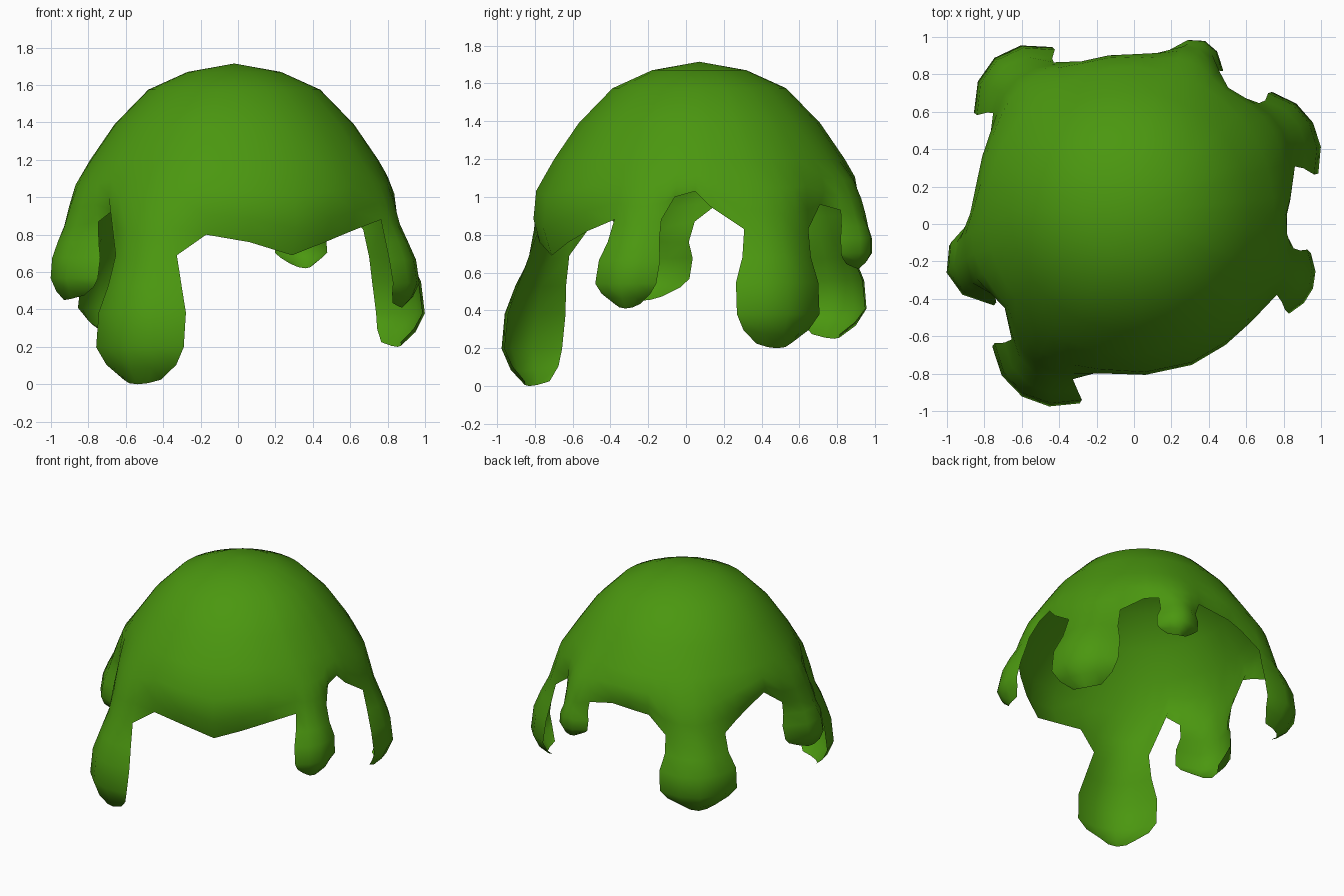
import bpy, bmesh
from math import radians, cos, sin
from mathutils import Vector

if "Cube" in bpy.data.objects:
    bpy.data.objects.remove(bpy.data.objects["Cube"])

# One flat colour
slime = bpy.data.materials.new("slime_green")
slime.use_nodes = True
slime.diffuse_color = (0.07, 0.31, 0.005, 1)
slime.node_tree.nodes["Principled BSDF"].inputs["Base Color"].default_value = slime.diffuse_color

# Dome profile as (height, radius)
PROFILE = [(1.715, 0), (1.67, .25), (1.575, .46), (1.39, .64), (1.2, .77),
           (1.05, .86), (.88, .90), (.7, .94)]
RINGS = [z for z, r in PROFILE[1:5]]

# Drips: centre angle, half width angle, neck width factor, neck height,
# neck radius, tip height, bulb radius, inward curl of the edges
DRIPS = [(29.5, 14.5, .85, .80, .96, .20, 1.10, .08),
         (68, 9.5, 1.0, .90, .96, .62, 1.03, .10),
         (130, 15.5, .85, .78, 1.0, .25, 1.16, .12),
         (195, 16, .95, .84, .95, .45, 1.035, .17),
         (237, 16.5, .75, .66, .97, 0, 1.10, .10),
         (340, 10.5, .82, .85, .92, .41, 1.02, .06)]
# Drip outline as (length fraction, width factor, bulge toward the bulb radius)
SHAPE = [(.2, .87, .45), (.42, 1, .85), (.7, .98, 1), (.88, .8, .65), (1, .44, .15)]
ACROSS = (-1, -.5, 0, .5, 1)

# Free rim between the drips: angle, height, inward tuck
RIM = [(5, .95, .03), (52, .96, .05), (88, .95, .05), (98, .94, .05),
       (108, .92, .05), (150, .87, .03), (159, .94, .05), (169, 1.0, .05), (217, .93, .07),
       (259, .80, .08), (275, .76, .12), (292, .69, .15), (306, .76, .12), (318, .82, .08),
       (352, 1.0, .03), (359, 1.03, .03)]


def dome_radius(z):
    for (z1, r1), (z2, r2) in zip(PROFILE, PROFILE[1:]):
        if z >= z2:
            return r1 + (r2 - r1) * (z1 - z) / (z1 - z2)
    return PROFILE[-1][1]


def place(angle, radius, z):
    # The dome leans slightly backward toward its crown
    lean = min(1, max(0, (z - .5) / .6))
    a = radians(angle)
    return Vector((-.02 * lean + radius * cos(a), .07 * lean + radius * sin(a), z))


bm = bmesh.new()
# Every column: angle, rim height, radius change at the rim, drip number
columns = [(a, z, -tuck, None) for a, z, tuck in RIM]
for i, (mid, half, pinch, neck, neck_r, tip, bulb, curl) in enumerate(DRIPS):
    for u in ACROSS:
        z = neck + .03 * u * u
        swell = neck_r - dome_radius(z) - .6 * curl * u * u
        columns.append((mid + u * half * pinch, z, swell, i))
columns.sort(key=lambda c: c[0])

# Dome and rim
crown = bm.verts.new(place(0, 0, PROFILE[0][0]))
strips = []
for angle, rim_z, swell, drip in columns:
    strip = [bm.verts.new(place(angle, dome_radius(z), z)) for z in RINGS]
    for f in (.38, .72, 1):
        z = RINGS[-1] + (rim_z - RINGS[-1]) * f
        ease = f ** 3 if swell < 0 else f
        strip.append(bm.verts.new(place(angle, dome_radius(z) + swell * ease, z)))
    strips.append(strip)
for a, b in zip(strips, strips[1:] + strips[:1]):
    bm.faces.new((crown, a[0], b[0]))
    for k in range(len(a) - 1):
        bm.faces.new((a[k], a[k + 1], b[k + 1], b[k]))

# Drips hang from their rim columns
for i, (mid, half, pinch, neck, neck_r, tip, bulb, curl) in enumerate(DRIPS):
    row = [s[-1] for s, c in zip(strips, columns) if c[3] == i]
    for t, width, bulge in SHAPE:
        new = []
        for u in ACROSS:
            z = neck + (tip - neck) * t
            if t > .8:
                z += .025 * u * u
            r = neck_r + (bulb - neck_r) * bulge - curl * u * u * width
            new.append(bm.verts.new(place(mid + u * half * width, r, z)))
        for k in range(len(ACROSS) - 1):
            bm.faces.new((row[k], new[k], new[k + 1], row[k + 1]))
        row = new

bm.normal_update()
mesh = bpy.data.meshes.new("slime_cap")
bm.to_mesh(mesh)
bm.free()
mesh.materials.append(slime)
cap = bpy.data.objects.new("slime_cap", mesh)
bpy.context.collection.objects.link(cap)
bpy.context.view_layer.objects.active = cap
cap.select_set(True)
bpy.ops.object.shade_smooth_by_angle(angle=radians(70))
